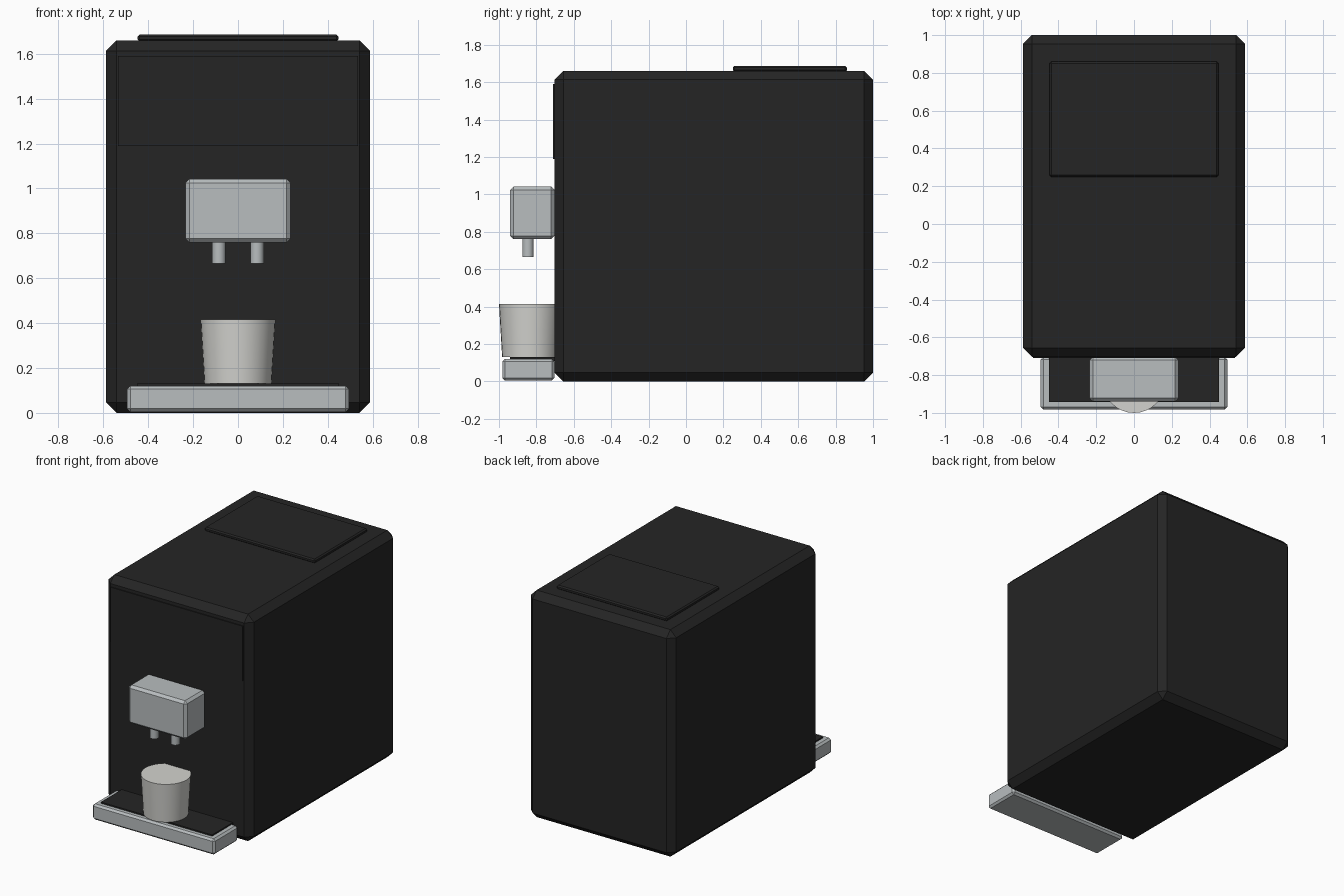
import bpy, math

if "Cube" in bpy.data.objects:
    bpy.data.objects.remove(bpy.data.objects["Cube"])


def material(name, rgb):
    m = bpy.data.materials.new(name)
    m.diffuse_color = (*rgb, 1)
    m.use_nodes = True
    m.node_tree.nodes["Principled BSDF"].inputs["Base Color"].default_value = m.diffuse_color
    return m


BLACK = material("black plastic", (0.018, 0.018, 0.018))
SILVER = material("silver", (0.48, 0.51, 0.52))
CERAMIC = material("off white ceramic", (0.65, 0.65, 0.62))


def box(name, x, y, z, mat, bevel=0.0):
    """Box from (min, max) ranges, with single-segment chamfered edges."""
    bpy.ops.mesh.primitive_cube_add(size=1)
    ob = bpy.context.object
    ob.name = name
    ob.scale = [r[1] - r[0] for r in (x, y, z)]
    bpy.ops.object.transform_apply(location=False, rotation=False, scale=True)
    ob.location = [(r[0] + r[1]) / 2 for r in (x, y, z)]
    ob.data.materials.append(mat)
    if bevel:
        mod = ob.modifiers.new("chamfer", 'BEVEL')
        mod.width = bevel
        mod.segments = 1
    return ob


def cone(name, r_low, r_high, x, y, z, mat, sides=32):
    """Upright closed cylinder or taper over the z range."""
    bpy.ops.mesh.primitive_cone_add(vertices=sides, radius1=r_low, radius2=r_high,
                                    depth=z[1] - z[0], location=(x, y, (z[0] + z[1]) / 2))
    ob = bpy.context.object
    ob.name = name
    ob.data.materials.append(mat)
    bpy.ops.object.shade_smooth_by_angle(angle=math.radians(30))
    return ob


# Main housing, control panel and bean hopper lid
box("housing", (-0.588, 0.588), (-0.703, 1.0), (0, 1.66), BLACK, 0.047)
box("control_panel", (-0.535, 0.535), (-0.71, -0.69), (1.19, 1.59), BLACK)
box("hopper_lid", (-0.447, 0.447), (0.25, 0.86), (1.655, 1.686), BLACK, 0.009)

# Dispenser head with two spouts
box("dispenser_head", (-0.235, 0.235), (-0.94, -0.703), (0.76, 1.042), SILVER, 0.018)
for side, x in (("left", -0.085), ("right", 0.085)):
    cone("spout_" + side, 0.03, 0.03, x, -0.845, (0.665, 0.78), SILVER, 24)

# Drip tray and its dark grate
box("drip_tray", (-0.494, 0.494), (-0.982, -0.703), (0.005, 0.12), SILVER, 0.014)
box("drip_grate", (-0.45, 0.45), (-0.942, -0.703), (0.11, 0.13), BLACK)

# Cup, standing on the grate
cone("cup", 0.15, 0.167, 0, -0.833, (0.13, 0.415), CERAMIC)
